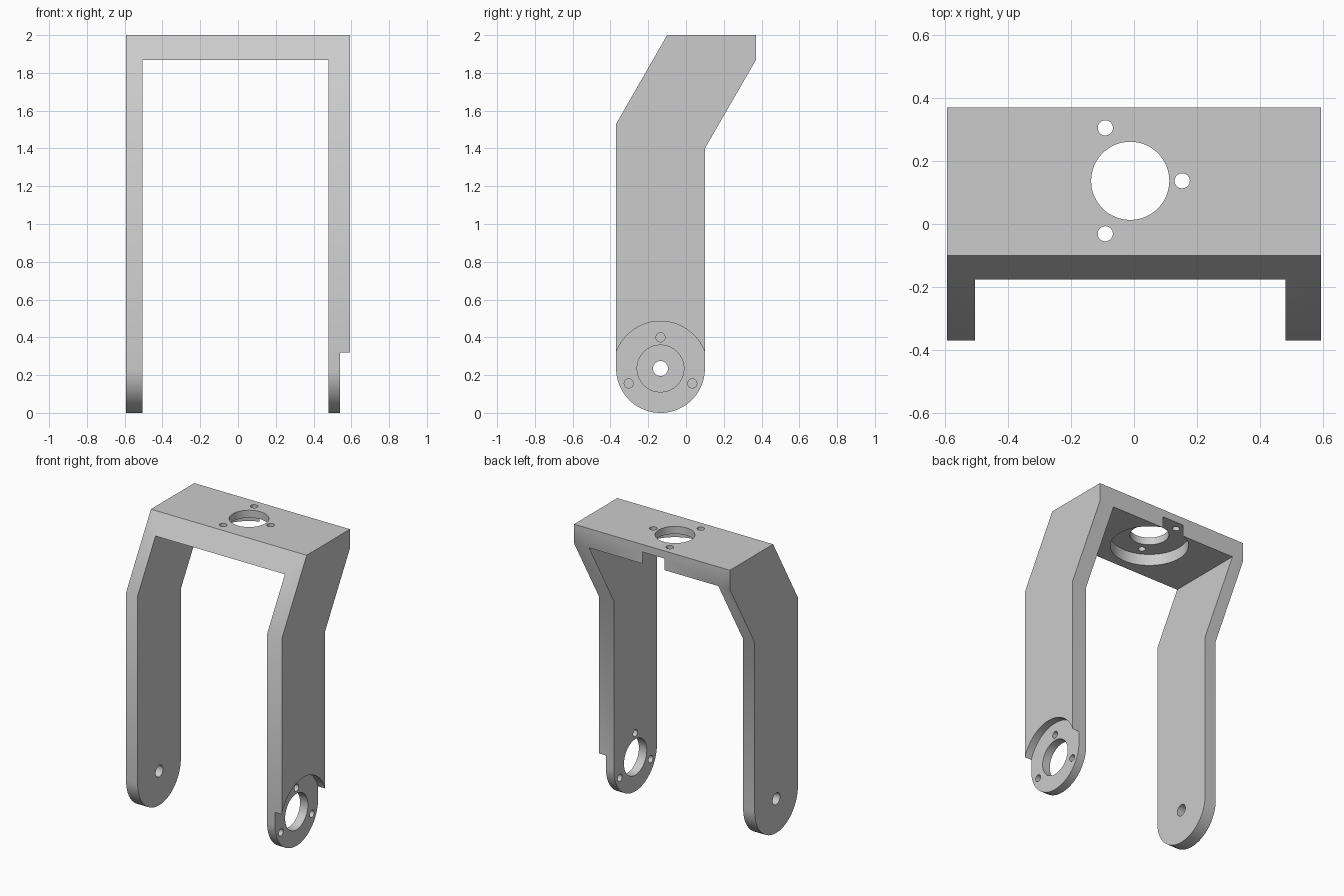
import bpy, bmesh
from math import cos, sin, pi
from mathutils import Matrix, Vector

cube = bpy.data.objects.get("Cube")
if cube:
    bpy.data.objects.remove(cube, do_unlink=True)

HALF_W = 0.593                       # half of the overall width
LEFT_IN, RIGHT_IN = -0.505, 0.48     # inner faces of the two legs
PLATE_Z = 1.868                      # underside of the top plate
PIVOT_Y, PIVOT_Z, PIVOT_R = -0.135, 0.235, 0.235
HUB_X, HUB_Y = -0.012, 0.137         # centre of the top plate opening

grey = bpy.data.materials.new("plain_grey")
grey.use_nodes = True
grey.diffuse_color = (0.6, 0.6, 0.6, 1)
grey.node_tree.nodes["Principled BSDF"].inputs["Base Color"].default_value = (0.6, 0.6, 0.6, 1)


def make_object(name, bm):
    bmesh.ops.recalc_face_normals(bm, faces=bm.faces)
    mesh = bpy.data.meshes.new(name)
    bm.to_mesh(mesh)
    bm.free()
    mesh.materials.append(grey)
    obj = bpy.data.objects.new(name, mesh)
    bpy.context.collection.objects.link(obj)
    return obj


def box(name, low, high):
    bm = bmesh.new()
    low, high = Vector(low), Vector(high)
    bmesh.ops.create_cube(bm, size=1, matrix=Matrix.Translation((low + high) / 2)
                          @ Matrix.Diagonal((*(high - low), 1)))
    return make_object(name, bm)


def cylinder(name, start, end, radius):
    start, end = Vector(start), Vector(end)
    axis = end - start
    turn = axis.to_track_quat('Z', 'Y').to_matrix().to_4x4()
    bm = bmesh.new()
    bmesh.ops.create_cone(bm, cap_ends=True, segments=64, radius1=radius, radius2=radius,
                          depth=axis.length, matrix=Matrix.Translation((start + end) / 2) @ turn)
    return make_object(name, bm)


# Bent side outline with a round foot, extruded across the full width
outline = [(0.10, 1.40), (0.37, PLATE_Z), (0.37, 2.0), (-0.10, 2.0), (-0.37, 1.53)]
steps = 48
for i in range(steps + 1):
    a = pi + pi * i / steps
    outline.append((PIVOT_Y + PIVOT_R * cos(a), PIVOT_Z + PIVOT_R * sin(a)))
bm = bmesh.new()
side = bm.faces.new([bm.verts.new((-HALF_W, y, z)) for y, z in outline])
new = bmesh.ops.extrude_face_region(bm, geom=[side])["geom"]
bmesh.ops.translate(bm, vec=(2 * HALF_W, 0, 0),
                    verts=[v for v in new if isinstance(v, bmesh.types.BMVert)])
bracket = make_object("fork_bracket", bm)

cutters = []


def leg_hole(name, x0, x1, dy, dz, radius):
    y, z = PIVOT_Y + dy, PIVOT_Z + dz
    cutters.append(cylinder(name, (x0, y, z), (x1, y, z), radius))


def plate_hole(name, z0, z1, dx, dy, radius):
    x, y = HUB_X + dx, HUB_Y + dy
    cutters.append(cylinder(name, (x, y, z0), (x, y, z1), radius))


# Space between the legs
cutters.append(box("leg_gap_cutter", (LEFT_IN, -1, -1), (RIGHT_IN, 1, PLATE_Z)))

# Round seats: outside the right leg and under the top plate
leg_hole("leg_seat_cutter", 0.54, 0.8, 0, 0, 0.25)
plate_hole("plate_seat_cutter", 1.7, 1.948, 0, 0, 0.248)

# Central openings and the plain pivot hole
leg_hole("leg_opening_cutter", 0.3, 0.8, 0, 0, 0.124)
plate_hole("plate_opening_cutter", 1.7, 2.2, 0, 0, 0.124)
leg_hole("pivot_hole_cutter", -0.8, -0.3, 0, 0, 0.04)

# Three screw holes around each opening: (along the pattern axis, across it)
for along, across in [(0.165, 0), (-0.079, 0.168), (-0.079, -0.168)]:
    leg_hole("leg_screw_cutter", 0.3, 0.8, across, along, 0.024)
    plate_hole("plate_screw_cutter", 1.7, 2.2, along, across, 0.024)

for cutter in cutters:
    cutter.hide_render = True
    mod = bracket.modifiers.new(cutter.name, 'BOOLEAN')
    mod.operation = 'DIFFERENCE'
    mod.solver = 'EXACT'
    mod.object = cutter

# Bake the cuts, then drop the cutters
bpy.context.view_layer.update()
graph = bpy.context.evaluated_depsgraph_get()
cut_mesh = bpy.data.meshes.new_from_object(bracket.evaluated_get(graph))
bracket.modifiers.clear()
bracket.data = cut_mesh
for cutter in cutters:
    bpy.data.objects.remove(cutter, do_unlink=True)
cut_mesh.materials.clear()
cut_mesh.materials.append(grey)
for poly in cut_mesh.polygons:
    poly.material_index = 0

# Smooth the curved walls, keep edges sharp
bpy.ops.object.select_all(action='DESELECT')
bracket.select_set(True)
bpy.context.view_layer.objects.active = bracket
bpy.ops.object.shade_smooth_by_angle(angle=pi / 6)
